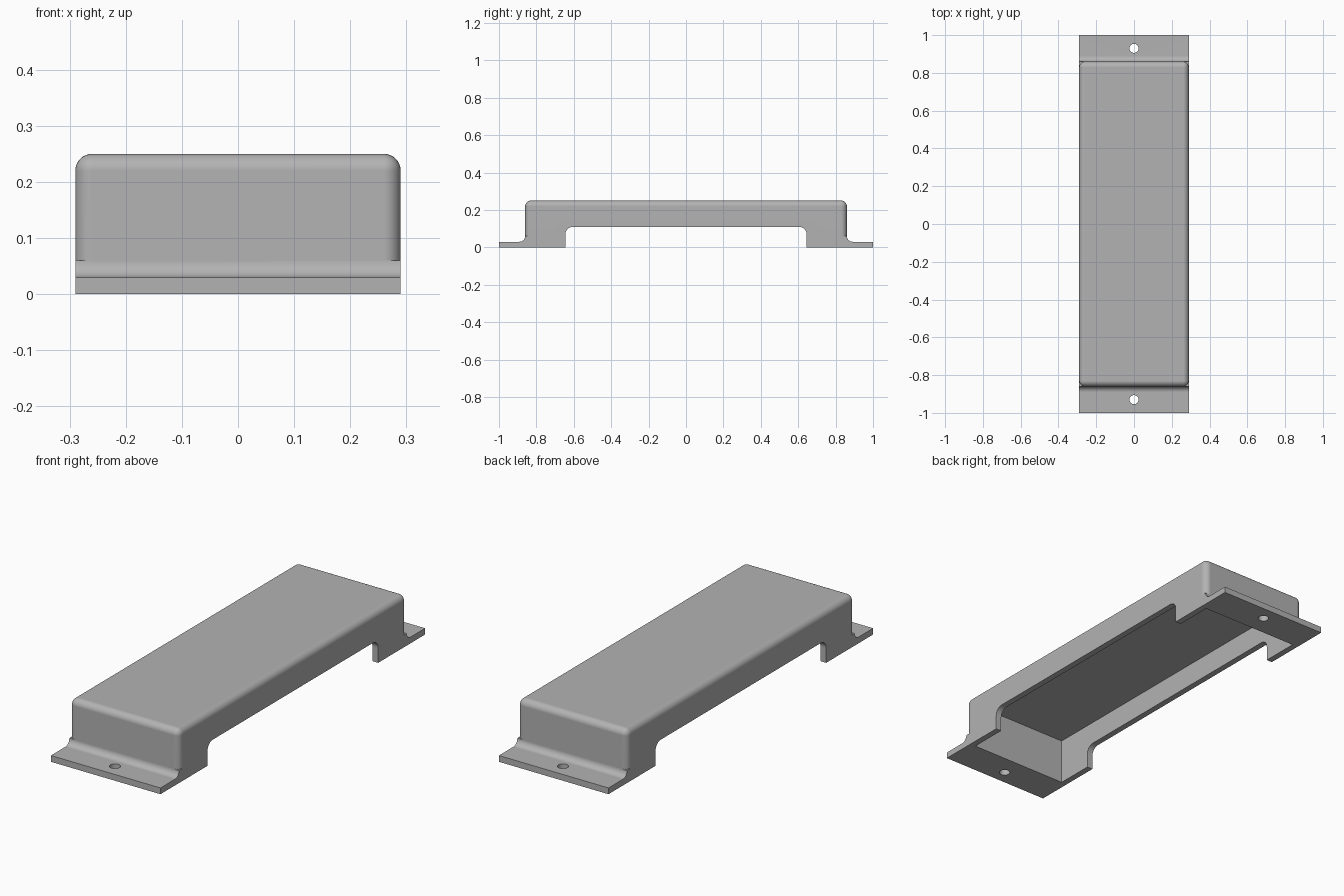
import bpy, bmesh
from math import cos, sin, pi, radians

cube = bpy.data.objects.get("Cube")
if cube:
    bpy.data.objects.remove(cube)

WIDTH, LENGTH, HEIGHT = 0.58, 2.0, 0.25
BODY = 0.86       # half length of the raised body
WALL = 0.03       # sheet thickness and fillet radius
SEG = 8

grey = bpy.data.materials.new("grey_metal")
grey.use_nodes = True
grey.diffuse_color = (0.45, 0.45, 0.45, 1)
grey.node_tree.nodes["Principled BSDF"].inputs["Base Color"].default_value = (0.45, 0.45, 0.45, 1)


def finish(name, bm):
    bmesh.ops.recalc_face_normals(bm, faces=bm.faces)
    mesh = bpy.data.meshes.new(name)
    bm.to_mesh(mesh)
    bm.free()
    mesh.materials.append(grey)
    obj = bpy.data.objects.new(name, mesh)
    bpy.context.collection.objects.link(obj)
    return obj


def arc(cy, cz, r, start, end):
    steps = [radians(start + (end - start) * i / SEG) for i in range(SEG + 1)]
    return [(cy + r * cos(a), cz + r * sin(a)) for a in steps]


def extrude_x(name, half, half_width):
    """Mirror a half profile in y and sweep it across x."""
    profile = half + [(-y, z) for y, z in reversed(half)]
    bm = bmesh.new()
    face = bm.faces.new([bm.verts.new((-half_width, y, z)) for y, z in profile])
    ext = bmesh.ops.extrude_face_region(bm, geom=[face])
    verts = [v for v in ext["geom"] if isinstance(v, bmesh.types.BMVert)]
    bmesh.ops.translate(bm, verts=verts, vec=(2 * half_width, 0, 0))
    return finish(name, bm)


def box(name, hx, hy, z0, z1, radius=0):
    bm = bmesh.new()
    bmesh.ops.create_cube(bm, size=1)
    for v in bm.verts:
        v.co = (v.co.x * 2 * hx, v.co.y * 2 * hy, z1 if v.co.z > 0 else z0)
    if radius:
        edges = [e for e in bm.edges if max(v.co.z for v in e.verts) == max(v.co.z for v in bm.verts)]
        bmesh.ops.bevel(bm, geom=edges, offset=radius, segments=SEG,
                        profile=0.5, affect='EDGES')
    return finish(name, bm)


def boolean(target, tool, operation):
    mod = target.modifiers.new(operation.title(), 'BOOLEAN')
    mod.operation, mod.solver, mod.object = operation, 'EXACT', tool
    bpy.ops.object.select_all(action='DESELECT')
    bpy.context.view_layer.objects.active = target
    target.select_set(True)
    bpy.ops.object.modifier_apply(modifier=mod.name)
    bpy.data.objects.remove(tool)


# Mounting flanges with a fillet rising into the end walls
base = [(LENGTH / 2, 0), (LENGTH / 2, WALL)]
base += arc(BODY + WALL, 2 * WALL, WALL, 270, 180)
cover = extrude_x("bracket_cover", base, WIDTH / 2)

# Raised body with rounded top and corners
boolean(cover, box("body", WIDTH / 2, BODY, 0.02, HEIGHT, WALL), 'UNION')

# Hollow underside
boolean(cover, box("cavity", WIDTH / 2 - WALL, BODY - WALL, -0.1, HEIGHT - WALL), 'DIFFERENCE')

# Long opening through both side walls
opening = [(0.645, -0.1)] + arc(0.605, 0.07, 0.04, 0, 90)
boolean(cover, extrude_x("side_opening", opening, 0.5), 'DIFFERENCE')

# Screw holes
for side in (-1, 1):
    bm = bmesh.new()
    bmesh.ops.create_cone(bm, cap_ends=True, segments=32, radius1=0.024, radius2=0.024, depth=0.2)
    bmesh.ops.translate(bm, verts=bm.verts, vec=(0, side * 0.93, 0))
    boolean(cover, finish("screw_hole", bm), 'DIFFERENCE')

# Smooth fillets, crisp edges
bpy.ops.object.shade_smooth_by_angle(angle=radians(30))
normals = cover.modifiers.new("Weighted Normal", 'WEIGHTED_NORMAL')
normals.keep_sharp = True
